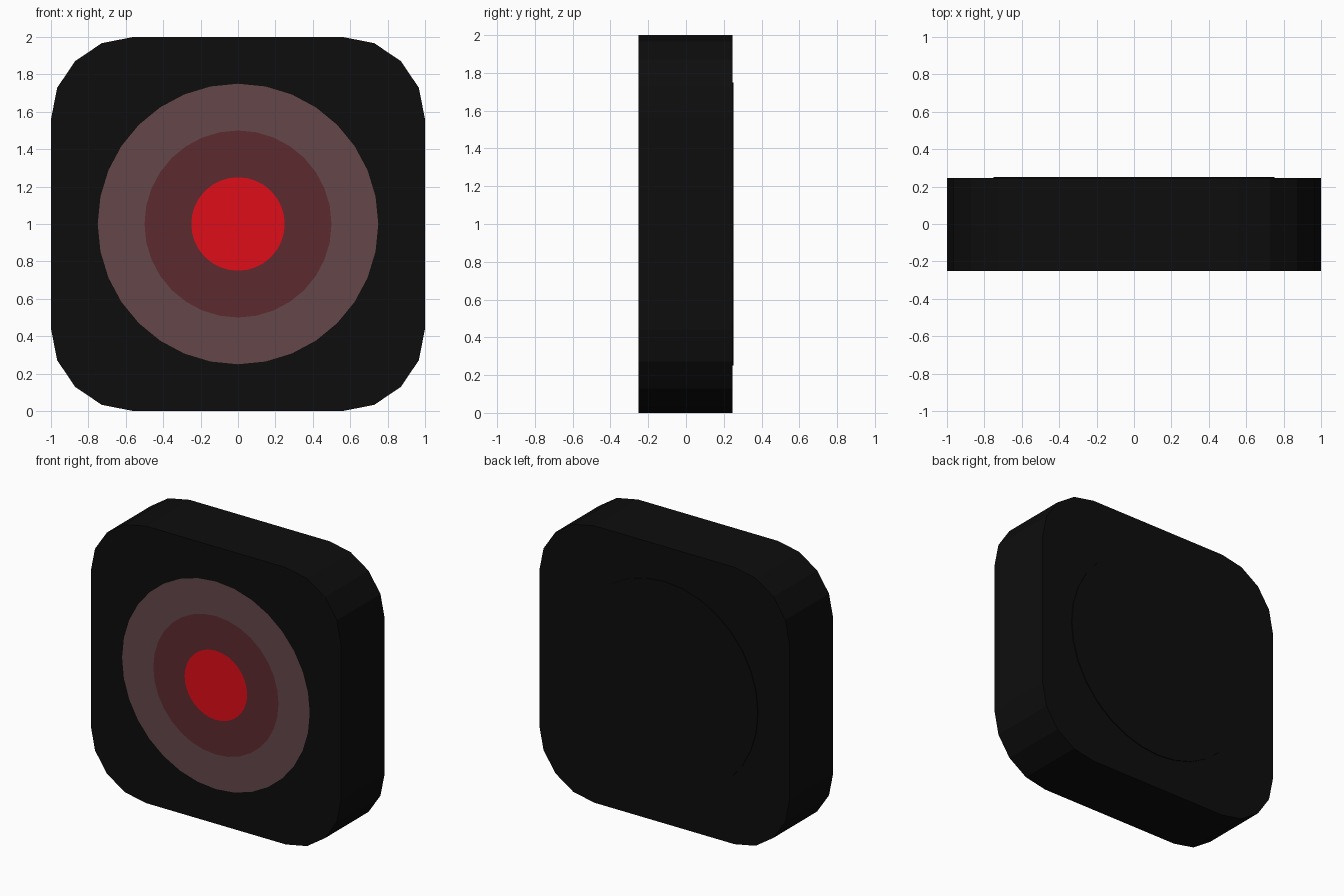
import bpy, bmesh
from math import sin, cos, pi, radians

if "Cube" in bpy.data.objects:
    bpy.data.objects.remove(bpy.data.objects["Cube"])

FRONT, BACK, RIM = -0.252, 0.246, 0.252
CZ = 1.0


def material(name, rgb):
    m = bpy.data.materials.new(name)
    m.diffuse_color = (*rgb, 1)
    m.use_nodes = True
    m.node_tree.nodes["Principled BSDF"].inputs["Base Color"].default_value = m.diffuse_color
    return m


def finish(name, bm, mat):
    bm.normal_update()
    me = bpy.data.meshes.new(name)
    bm.to_mesh(me)
    bm.free()
    me.materials.append(mat)
    ob = bpy.data.objects.new(name, me)
    bpy.context.collection.objects.link(ob)
    return ob


def circle(r, n=32):
    return [(r * sin(2 * pi * i / n), CZ + r * cos(2 * pi * i / n)) for i in range(n)]


def rounded_square(half=1.0, r=0.44, seg=4):
    # clockwise seen from the front, like circle()
    pts, c = [], half - r
    for k, (sx, sz) in enumerate([(1, 1), (1, -1), (-1, -1), (-1, 1)]):
        for i in range(seg + 1):
            a = radians(90 - 90 * k - 90 * i / seg)
            pts.append((sx * c + r * cos(a), CZ + sz * c + r * sin(a)))
    return pts


def loop(bm, pts, y):
    return [bm.verts.new((x, y, z)) for x, z in pts]


def bridge(bm, a, b):
    n = len(a)
    for i in range(n):
        j = (i + 1) % n
        bm.faces.new((a[i], a[j], b[j], b[i]))


def loop_edges(bm, vs):
    out = []
    for i in range(len(vs)):
        pair = (vs[i], vs[(i + 1) % len(vs)])
        out.append(bm.edges.get(pair) or bm.edges.new(pair))
    return out


def orient(faces, front):
    for f in faces:
        f.normal_update()
        if (f.normal.y < 0) != front:
            f.normal_flip()


black = material("black", (0.004, 0.004, 0.004))
pale = material("dusky_pink", (0.125, 0.062, 0.067))
dark = material("dark_red", (0.108, 0.023, 0.027))
red = material("red", (0.74, 0.004, 0.01))

# Rounded square body, open in front where the rings sit flush
bm = bmesh.new()
fr = loop(bm, rounded_square(), FRONT)
bk = loop(bm, rounded_square(), BACK)
bridge(bm, bk, fr)
bmesh.ops.recalc_face_normals(bm, faces=bm.faces[:])
sides = bm.faces[:]
if sides[0].calc_center_median().dot(sides[0].normal) < 0:
    bmesh.ops.reverse_faces(bm, faces=sides)
orient([bm.faces.new(bk)], False)
hole = loop(bm, circle(0.75), FRONT)
res = bmesh.ops.triangle_fill(bm, use_beauty=True, normal=(0, -1, 0),
                              edges=loop_edges(bm, fr) + loop_edges(bm, hole))
orient([g for g in res["geom"] if isinstance(g, bmesh.types.BMFace)], True)
finish("body", bm, black)

# Flush target rings and centre
for name, r0, r1, mat in (("outer_ring", 0.75, 0.5, pale), ("middle_ring", 0.5, 0.25, dark),
                          ("centre_spot", 0.25, 0, red)):
    bm = bmesh.new()
    a = loop(bm, circle(r0), FRONT)
    if r1:
        bridge(bm, a, loop(bm, circle(r1), FRONT))
    else:
        bm.faces.new(a)
    orient(bm.faces[:], True)
    finish(name, bm, mat)

# Slightly raised disc on the back
bm = bmesh.new()
low, high = loop(bm, circle(0.75), BACK), loop(bm, circle(0.75), RIM)
bridge(bm, low, high)
bm.faces.new(high)
bm.faces.new(low)
bmesh.ops.recalc_face_normals(bm, faces=bm.faces[:])
finish("back_disc", bm, black)
